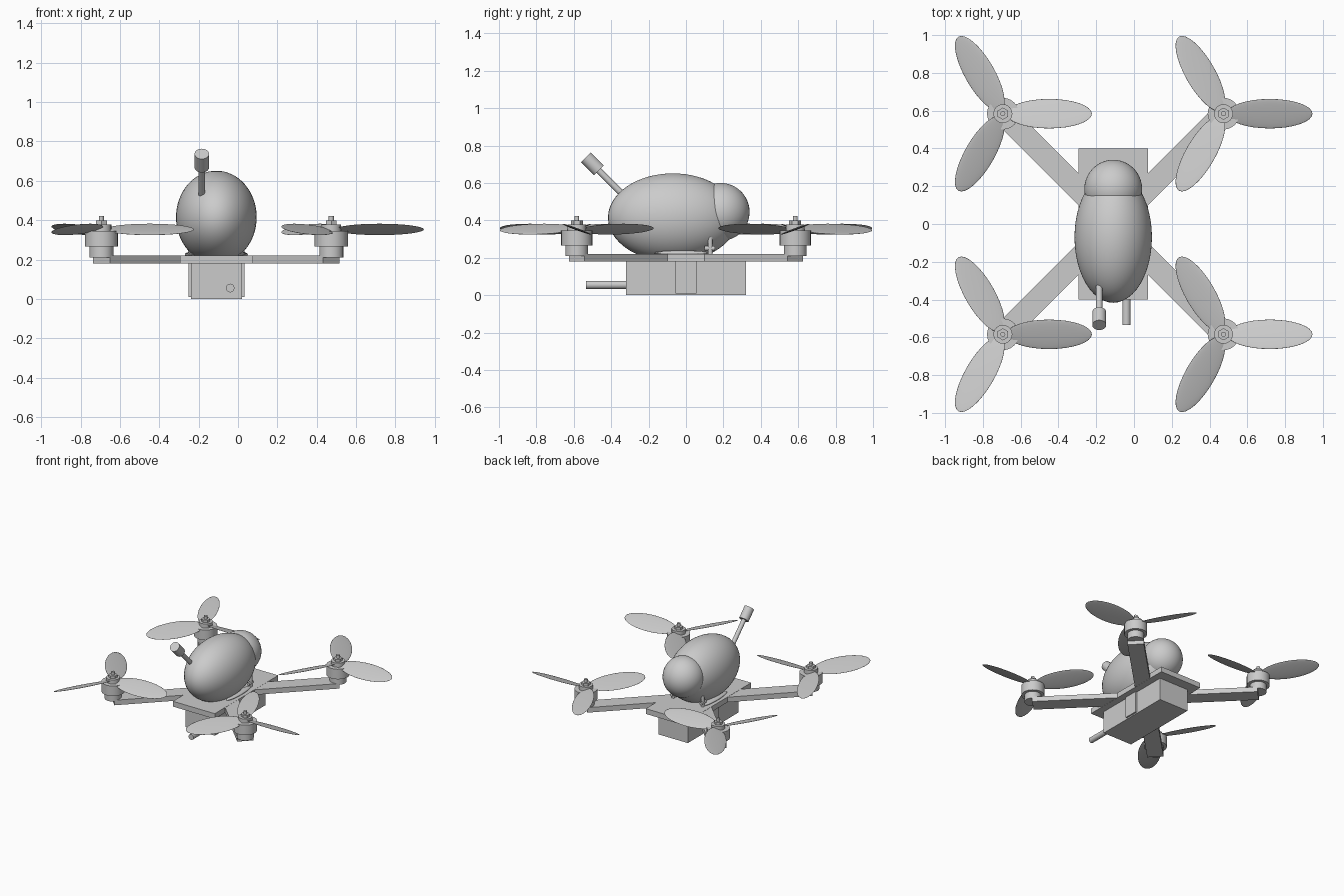
import bpy
from math import radians, cos, sin
from mathutils import Vector, Matrix

if "Cube" in bpy.data.objects:
    bpy.data.objects.remove(bpy.data.objects["Cube"])

CX = -0.11      # airframe centre in x
R = 0.584       # motor offset from the centre, in x and y


def smooth(o, angle=40):
    bpy.ops.object.select_all(action='DESELECT')
    o.select_set(True)
    bpy.context.view_layer.objects.active = o
    bpy.ops.object.shade_smooth_by_angle(angle=radians(angle))


def box(name, size, loc, rz=0):
    bpy.ops.mesh.primitive_cube_add(size=1, location=loc, rotation=(0, 0, rz))
    o = bpy.context.object
    o.name, o.scale = name, size
    return o


def rod(name, a, b, r, sides=24, shade=True):
    a, b = Vector(a), Vector(b)
    d = b - a
    bpy.ops.mesh.primitive_cylinder_add(vertices=sides, radius=r, depth=d.length,
                                        location=(a + b) / 2,
                                        rotation=d.to_track_quat('Z', 'Y').to_euler())
    o = bpy.context.object
    o.name = name
    if shade:
        smooth(o, 25)
    return o


def ellipsoid(name, loc, radii, seg=40, rings=24):
    bpy.ops.mesh.primitive_uv_sphere_add(segments=seg, ring_count=rings, radius=1, location=loc)
    o = bpy.context.object
    o.name, o.scale = name, radii
    smooth(o, 180)
    return o


# central plate, battery box and side straps
box("plate", (0.37, 0.80, 0.042), (CX, 0, 0.2))
box("battery_box", (0.26, 0.64, 0.18), (CX, 0, 0.09))
box("battery_strap", (0.284, 0.112, 0.17), (CX, 0, 0.095))
rod("battery_lead", (-0.04, -0.535, 0.055), (-0.04, -0.30, 0.055), 0.022, 16)

# four arms, each with a motor and a three-blade propeller
for sx, sy, label in ((1, 1, "back_right"), (-1, 1, "back_left"),
                      (1, -1, "front_right"), (-1, -1, "front_left")):
    mx, my = CX + sx * R, sy * R
    half = Vector((sx * R, sy * R, 0)) / 2
    box("arm_" + label, (half.length * 2, 0.12, 0.04),
        (CX + half.x, half.y, 0.2), radians(45 * sx * sy))

    # motor: stacked cylinders from base to shaft
    for part, z0, z1, r, n in (("base", 0.21, 0.27, 0.061, 24),
                               ("bell", 0.265, 0.345, 0.084, 24),
                               ("hub", 0.34, 0.378, 0.05, 24),
                               ("nut", 0.375, 0.398, 0.032, 6),
                               ("shaft", 0.395, 0.422, 0.013, 12)):
        rod("motor_%s_%s" % (part, label), (mx, my, z0), (mx, my, z1), r, n)

    # pitched blades, opposite spin on neighbouring motors
    for k in range(3):
        b = ellipsoid("blade_%d_%s" % (k + 1, label), (0, 0, 0), (1, 1, 1), 32, 16)
        t = radians(120 * k)
        b.matrix_world = (Matrix.Translation((mx + 0.245 * cos(t), my + 0.245 * sin(t), 0.353))
                          @ Matrix.Rotation(t, 4, 'Z')
                          @ Matrix.Rotation(radians(20 * sx * sy), 4, 'X')
                          @ Matrix.Diagonal((0.226, 0.083, 0.006, 1)))

# rounded body and head riding on the plate
ellipsoid("body", (CX, -0.07, 0.415), (0.205, 0.347, 0.236), 48, 32)
ellipsoid("head", (CX, 0.185, 0.445), (0.153, 0.155, 0.155))

# small legs and flat feet tucked beneath the body
for s, side in ((1, "right"), (-1, "left")):
    x = CX + s * 0.13
    rod("leg_" + side, (x, 0.13, 0.21), (x, 0.13, 0.31), 0.013, 12)
    rod("ankle_" + side, (x, 0.10, 0.25), (x, 0.155, 0.25), 0.012, 12)
    ellipsoid("foot_" + side, (x, -0.02, 0.225), (0.03, 0.15, 0.014), 20, 10)

# slanted antenna with a cap
ax = -0.184
rod("antenna_rod", (ax, -0.28, 0.48), (ax, -0.48, 0.68), 0.017, 16)
rod("antenna_cap", (ax, -0.466, 0.668), (ax, -0.535, 0.737), 0.037, 20)
